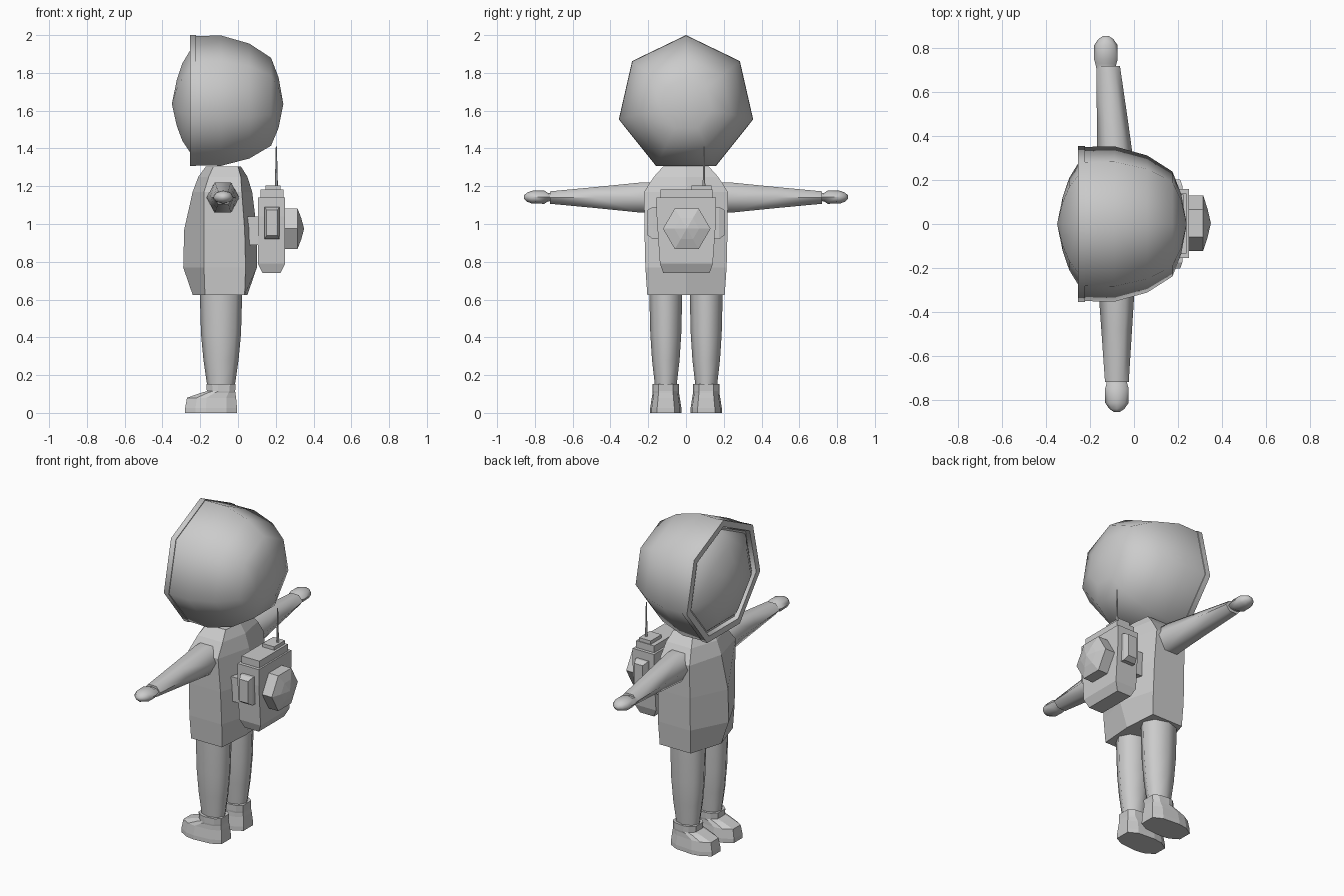
import bpy, bmesh
from math import sin, cos, pi, radians

if "Cube" in bpy.data.objects:
    bpy.data.objects.remove(bpy.data.objects["Cube"])


def ring(axis, pos, n, c, r, start=0.0):
    """n-gon across an axis; c and r are centre and radii in the other two axes"""
    pts = []
    for i in range(n):
        a = start + 2 * pi * i / n
        p = [c[0] + r[0] * cos(a), c[1] + r[1] * sin(a)]
        p.insert("xyz".index(axis), pos)
        pts.append(p)
    return pts


def loft(name, rings, smooth=0):
    """skin a series of rings and cap both ends"""
    bm = bmesh.new()
    vs = [[bm.verts.new(p) for p in r] for r in rings]
    n = len(rings[0])
    for a, b in zip(vs, vs[1:]):
        for i in range(n):
            j = (i + 1) % n
            bm.faces.new((a[i], a[j], b[j], b[i]))
    bm.faces.new(vs[0][::-1])
    bm.faces.new(vs[-1])
    bmesh.ops.remove_doubles(bm, verts=bm.verts, dist=0.0005)
    bmesh.ops.recalc_face_normals(bm, faces=bm.faces)
    me = bpy.data.meshes.new(name)
    bm.to_mesh(me)
    bm.free()
    ob = bpy.data.objects.new(name, me)
    bpy.context.collection.objects.link(ob)
    if smooth:
        bpy.ops.object.select_all(action='DESELECT')
        ob.select_set(True)
        bpy.context.view_layer.objects.active = ob
        bpy.ops.object.shade_smooth_by_angle(angle=radians(smooth))
    return ob


def rect(z, x0, x1, y0, y1):
    return [(x0, y0, z), (x1, y0, z), (x1, y1, z), (x0, y1, z)]


def box(name, x, y, z):
    return loft(name, [rect(z[0], *x, *y), rect(z[1], *x, *y)])


# helmet shell with raised rim, and visor: seven-sided domes along x
def dome(name, profile):
    return loft(name, [ring('x', x, 7, (0, 1.635), (r, r), pi / 2) for x, r in profile], 62)


dome("helmet", [(-.232, 0), (-.232, .315), (-.255, .325), (-.255, .365), (-.222, .365),
                (-.222, .36), (-.09, .363), (.06, .32), (.175, .245), (.215, .14), (.24, 0)])
dome("visor", [(-.225, .31), (-.255, .282), (-.295, .215), (-.325, .125), (-.35, 0)])

# torso: hexagonal sections with front and back ridges
sections = [  # z, front, side front, side back, back, half width
    (.625, -.24, -.175, .035, .05, .205), (.77, -.29, -.18, .04, .10, .215),
    (.97, -.285, -.18, .035, .10, .22), (1.17, -.24, -.18, .02, .075, .222),
    (1.25, -.21, -.155, .015, .05, .17), (1.305, -.17, -.13, .0, .015, .12)]
loft("torso", [[(f, 0, z), (sf, -w, z), (sb, -w, z), (b, 0, z), (sb, w, z), (sf, w, z)]
               for z, f, sf, sb, b, w in sections])

# arms and hands, the left arm swung slightly forward
for side, s, end in (("left", 1, -.118), ("right", -1, -.078)):
    loft(side + "_arm", [ring('y', s * y, 6, (-.08 + (end + .08) * t, 1.14), (rx, rz))
                         for y, t, rx, rz in ((.12, 0, .088, .092), (.24, .05, .086, .092),
                                              (.48, .5, .070, .064), (.72, 1, .054, .038))], 62)
    loft(side + "_hand", [ring('y', s * y, 8, (end - .01 * (s > 0), 1.142), (rx, rz))
                          for y, rx, rz in ((.70, .042, .02), (.73, .048, .022), (.75, .054, .035),
                                            (.815, .053, .034), (.842, .034, .024), (.857, .012, .01))], 62)

# legs and boots
for side, s in (("left", 1), ("right", -1)):
    cy = s * .107
    loft(side + "_leg", [ring('z', z, 8, (-.09, cy), (rx, ry))
                         for z, rx, ry in ((.10, .07, .055), (.15, .074, .058), (.28, .093, .073),
                                           (.42, .106, .082), (.66, .113, .088))], 62)

    def sole(z, x0, x1, w):
        k = (x1 - x0) * .2
        half = [(x0, .5), (x0 + k, .9), (x0 + 2 * k, 1), (x1 - k, .9), (x1, .55)]
        return [(x, cy - w * v, z) for x, v in half] + [(x, cy + w * v, z) for x, v in half[::-1]]

    loft(side + "_boot", [sole(*p) for p in (
        (0, -.28, -.005, .084), (.025, -.28, -.005, .083), (.08, -.27, -.01, .074), (.105, -.20, -.014, .07),
        (.115, -.165, -.015, .07), (.152, -.168, -.012, .07))])

# backpack body, lid and mounting plate
loft("backpack", [rect(.74, .13, .225, -.12, .125), rect(.79, .105, .25, -.138, .142),
                  rect(1.04, .105, .25, -.155, .16), rect(1.14, .105, .25, -.155, .16)])
box("backpack_lid", (.118, .24), (-.135, .14), (1.13, 1.182))
box("backpack_mount", (.03, .11), (-.14, .14), (.89, 1.04))

# side pockets
for side, s in (("left", 1), ("right", -1)):
    loft(side + "_pocket", [[(x0, s * y, z0), (x1, s * y, z0), (x1, s * y, z1), (x0, s * y, z1)]
                            for y, x0, x1, z0, z1 in ((.13, .14, .22, .92, 1.09),
                                                      (.175, .14, .22, .92, 1.09),
                                                      (.203, .152, .21, .94, 1.075))])

# hexagonal rear cap
loft("rear_cap", [ring('x', x, 6, (.004, .975), (r, r * .99))
                  for x, r in ((.24, .126), (.315, .126), (.335, .065), (.35, 0))])

# antenna on its base
box("antenna_base", (.145, .225), (.03, .135), (1.17, 1.203))
loft("antenna", [ring('z', z, 6, (.203, .095), (r, r))
                 for z, r in ((1.19, .009), (1.24, .007), (1.41, .003))])
